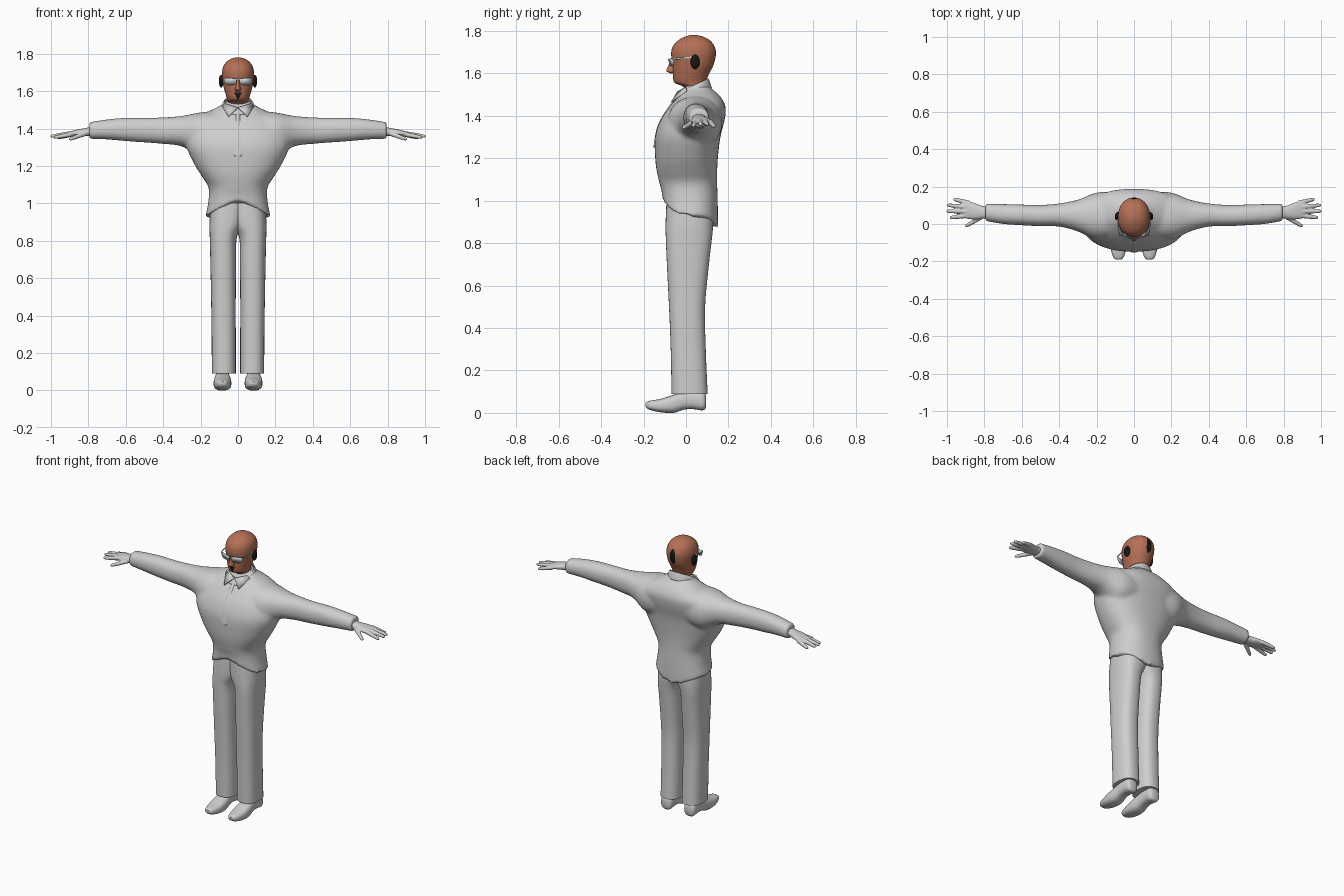
import bpy, bmesh, math
from mathutils import Vector, Matrix

cube = bpy.data.objects.get("Cube")
if cube:
    bpy.data.objects.remove(cube, do_unlink=True)

X, Y, Z = Vector((1, 0, 0)), Vector((0, 1, 0)), Vector((0, 0, 1))


def material(name, r, g, b):
    m = bpy.data.materials.new(name)
    m.use_nodes = True
    m.diffuse_color = (r, g, b, 1)
    m.node_tree.nodes["Principled BSDF"].inputs["Base Color"].default_value = (r, g, b, 1)
    return m


GREY = material("light grey cloth", 0.62, 0.62, 0.62)
SKIN = material("brown skin", 0.46, 0.16, 0.09)
BLACK = material("black hair", 0.008, 0.008, 0.008)
LENS = material("pale lens", 0.6, 0.66, 0.68)


def spline(rows, k):
    """Smooth curve through rows of numbers."""
    out = []
    for i in range(len(rows) - 1):
        a, b, c, d = rows[max(i - 1, 0)], rows[i], rows[i + 1], rows[min(i + 2, len(rows) - 1)]
        for s in range(k):
            t = s / k
            out.append([q + 0.5 * t * (r - p + t * (2 * p - 5 * q + 4 * r - w + t * (3 * (q - r) + w - p)))
                        for p, q, r, w in zip(a, b, c, d)])
    return out + [list(rows[-1])]


def ring(centre, u, v, a, b, e=2.2, n=32):
    """Superellipse outline."""
    pts = []
    for i in range(n):
        t = 2 * math.pi * i / n
        c, s = math.cos(t), math.sin(t)
        pts.append(Vector(centre) + u * a * math.copysign(abs(c) ** (2 / e), c)
                   + v * b * math.copysign(abs(s) ** (2 / e), s))
    return pts


def loft(bm, rings, caps=True):
    loops = [[bm.verts.new(p) for p in r] for r in rings]
    n = len(loops[0])
    for lo, hi in zip(loops, loops[1:]):
        for i in range(n):
            bm.faces.new((lo[i], lo[(i + 1) % n], hi[(i + 1) % n], hi[i]))
    if caps:
        bm.faces.new(loops[0][::-1])
        bm.faces.new(loops[-1])


def finish(name, bm, mats, voxel=0, smooth=0, thick=0, angle=40):
    bmesh.ops.recalc_face_normals(bm, faces=bm.faces[:])
    me = bpy.data.meshes.new(name)
    bm.to_mesh(me)
    bm.free()
    for m in mats:
        me.materials.append(m)
    ob = bpy.data.objects.new(name, me)
    bpy.context.scene.collection.objects.link(ob)
    bpy.ops.object.select_all(action='DESELECT')
    ob.select_set(True)
    bpy.context.view_layer.objects.active = ob
    bpy.ops.object.shade_smooth_by_angle(angle=math.radians(angle))
    if voxel:
        r = ob.modifiers.new("fuse", 'REMESH')
        r.mode, r.voxel_size, r.use_smooth_shade = 'VOXEL', voxel, True
        s = ob.modifiers.new("soften", 'SMOOTH')
        s.factor, s.iterations = 0.5, smooth
    if thick:
        ob.modifiers.new("thickness", 'SOLIDIFY').thickness = thick
    return ob


def upright(rows, k, e=2.2, n=32):
    """Stacked rings from rows of z, left x, right x, front y, back y."""
    return [ring(((x0 + x1) / 2, (y0 + y1) / 2, z), X, Y, (x1 - x0) / 2, (y1 - y0) / 2, e, n)
            for z, x0, x1, y0, y1 in spline(rows, k)]


def even(rows):
    """Rows of z, half width, front, back made symmetric."""
    return [(z, -w, w, f, b) for z, w, f, b in rows]


# Jacket: torso with a swept hem, fused with both sleeves
torso = upright(even([
    (0.93, 0.174, -0.112, 0.15), (1.0, 0.16, -0.115, 0.15), (1.08, 0.156, -0.125, 0.147),
    (1.14, 0.19, -0.138, 0.147), (1.2, 0.228, -0.145, 0.15), (1.3, 0.275, -0.146, 0.162),
    (1.38, 0.28, -0.12, 0.182), (1.44, 0.25, -0.08, 0.187), (1.49, 0.16, -0.038, 0.163),
    (1.52, 0.1, -0.015, 0.13), (1.545, 0.07, 0.0, 0.105)]), 4, 2.3, 64)
for r in torso:
    for i, p in enumerate(r):
        t = 2 * math.pi * i / len(r)
        s = math.sin(t)
        hem = 0.93 + (0.09 * (1 - abs(math.cos(t))) if s < 0 else -0.06 * s ** 4)
        if p.z < 1.08:
            p.z = hem + (p.z - 0.93) * (1.08 - hem) / 0.15
bm = bmesh.new()
loft(bm, torso)
# sleeve rows: x, bottom z, top z, front y, back y
SLEEVE = [(0.1, 1.26, 1.495, -0.07, 0.17), (0.2, 1.25, 1.487, -0.085, 0.168),
          (0.3, 1.305, 1.468, -0.04, 0.13), (0.4, 1.318, 1.46, -0.014, 0.11),
          (0.5, 1.326, 1.458, -0.012, 0.102), (0.6, 1.333, 1.458, -0.007, 0.104),
          (0.7, 1.342, 1.449, 0.0, 0.107), (0.795, 1.345, 1.435, 0.016, 0.11)]
for side in (1, -1):
    loft(bm, [ring((side * x, (f + b) / 2, (lo + hi) / 2), Y, Z, (b - f) / 2, (hi - lo) / 2)
              for x, lo, hi, f, b in spline(SLEEVE, 4)])
finish("jacket", bm, [GREY], voxel=0.01, smooth=6)

# Tie lying flush on the chest
bm = bmesh.new()
loft(bm, upright(even([(1.25, 0.012, -0.152, -0.13), (1.27, 0.03, -0.151, -0.13),
                       (1.34, 0.024, -0.138, -0.11), (1.4, 0.018, -0.11, -0.08),
                       (1.46, 0.014, -0.07, -0.03), (1.5, 0.016, -0.038, 0.0)]), 5, 2.2, 20))
finish("tie", bm, [GREY])

# Shirt collar band, tilted up to the back
bm = bmesh.new()
band = []
for w, f, b, zf, zb in spline([(0.092, -0.055, 0.122, 1.475, 1.53), (0.086, -0.04, 0.114, 1.497, 1.556),
                               (0.076, -0.028, 0.106, 1.515, 1.576)], 3):
    r = ring((0, (f + b) / 2, 0), X, Y, w, (b - f) / 2, 2, 48)
    for p in r:
        p.z = zf + (zb - zf) * (p.y - f) / (b - f)
    band.append(r)
loft(bm, band, caps=False)
finish("shirt_collar", bm, [GREY], thick=0.006)

for side, word in ((1, "left"), (-1, "right")):
    # Collar point
    bm = bmesh.new()
    bm.faces.new([bm.verts.new((side * x, y, z)) for x, y, z in
                  ((0.002, -0.042, 1.514), (0.052, -0.07, 1.466), (0.086, 0.0, 1.52), (0.07, -0.004, 1.535))])
    finish(word + "_collar_point", bm, [GREY], thick=0.007)

    # Trouser leg, overlapping its twin at the hips
    bm = bmesh.new()
    leg = upright([(0.09, 0.012, 0.14, -0.068, 0.102), (0.3, 0.012, 0.141, -0.072, 0.093),
                   (0.5, 0.012, 0.144, -0.08, 0.09), (0.7, 0.01, 0.148, -0.09, 0.108),
                   (0.82, 0.006, 0.151, -0.095, 0.122), (0.9, -0.03, 0.152, -0.096, 0.128),
                   (1.04, -0.05, 0.142, -0.09, 0.125)], 5, 2.5, 40)
    for r in leg:
        for p in r:
            p.x *= side
    loft(bm, leg)
    finish(word + "_trouser_leg", bm, [GREY])

    # Shoe rows: y, half width, sole z, top z
    bm = bmesh.new()
    loft(bm, [ring((side * 0.083, y, (lo + hi) / 2), X, Z, w, (hi - lo) / 2, 2.6) for y, w, lo, hi in
              spline([(-0.191, 0.012, 0.032, 0.047), (-0.175, 0.029, 0.016, 0.056),
                      (-0.12, 0.045, 0.003, 0.066), (-0.06, 0.047, 0.0, 0.085),
                      (-0.01, 0.041, 0.015, 0.1), (0.03, 0.039, 0.018, 0.105),
                      (0.08, 0.038, 0.012, 0.1), (0.094, 0.024, 0.025, 0.08)], 4)])
    finish(word + "_shoe", bm, [GREY])

    # Hand: palm, four fingers and thumb fused together
    bm = bmesh.new()
    loft(bm, [ring((side * x, y, z), Y, Z, w, h) for x, y, z, w, h in
              spline([(0.77, 0.062, 1.388, 0.033, 0.024), (0.81, 0.062, 1.382, 0.034, 0.022),
                      (0.86, 0.07, 1.377, 0.045, 0.018), (0.9, 0.077, 1.371, 0.047, 0.013),
                      (0.915, 0.08, 1.369, 0.042, 0.009)], 3)])
    digits = [((0.88, 0.112, 1.372), (0.965, 0.133, 1.35)), ((0.89, 0.09, 1.374), (1.0, 0.101, 1.358)),
              ((0.89, 0.068, 1.374), (1.003, 0.068, 1.358)), ((0.88, 0.046, 1.372), (0.985, 0.034, 1.352)),
              ((0.81, 0.042, 1.376), (0.902, -0.014, 1.342))]
    for start, end in digits:
        a, b = Vector(start), Vector(end)
        a.x *= side
        b.x *= side
        u = (b - a).normalized().cross(Z).normalized()
        v = u.cross(b - a).normalized()
        loft(bm, [ring(a.lerp(b, t), u, v, rad, rad, 2, 14) for t, rad in
                  ((0, 0.013), (0.3, 0.0125), (0.7, 0.011), (0.92, 0.009), (1, 0.005))])
    finish(word + "_hand", bm, [GREY], voxel=0.004, smooth=2)

    # Ear
    bm = bmesh.new()
    bmesh.ops.create_uvsphere(bm, u_segments=20, v_segments=12, radius=1,
                              matrix=Matrix.Translation((side * 0.09, 0.043, 1.654))
                              @ Matrix.Rotation(side * 0.2, 4, 'Z')
                              @ Matrix.Diagonal((0.012, 0.022, 0.034, 1)))
    finish(word + "_ear", bm, [BLACK])

    # Spectacle lens
    bm = bmesh.new()
    bm.faces.new([bm.verts.new((side * x, y, z)) for x, y, z in
                  ((0.007, -0.083, 1.668), (0.077, -0.062, 1.671), (0.073, -0.06, 1.642),
                   (0.058, -0.064, 1.634), (0.022, -0.075, 1.634), (0.01, -0.08, 1.645))])
    finish(word + "_lens", bm, [LENS], thick=0.004)

    # Spectacle arm
    bm = bmesh.new()
    loft(bm, [ring((side * x, y, z), X, Z, 0.002, 0.004, 2, 10) for x, y, z in
              ((0.076, -0.064, 1.668), (0.084, -0.03, 1.67), (0.088, 0.035, 1.676))])
    finish(word + "_spectacle_arm", bm, [LENS])

# Spectacle bridge
bm = bmesh.new()
bmesh.ops.create_cube(bm, size=1, matrix=Matrix.Translation((0, -0.083, 1.664)) @ Matrix.Diagonal((0.02, 0.004, 0.006, 1)))
finish("spectacle_bridge", bm, [LENS])

# Head and neck, with a chin beard, throat patch and nape patch by position
bm = bmesh.new()
loft(bm, upright(even([
    (1.48, 0.06, 0.0, 0.098), (1.52, 0.056, -0.004, 0.096), (1.54, 0.056, -0.018, 0.096),
    (1.553, 0.057, -0.05, 0.096), (1.57, 0.062, -0.06, 0.098), (1.6, 0.071, -0.062, 0.11),
    (1.64, 0.081, -0.064, 0.13), (1.69, 0.086, -0.07, 0.141), (1.725, 0.081, -0.063, 0.135),
    (1.752, 0.066, -0.041, 0.116), (1.771, 0.042, -0.009, 0.086), (1.779, 0.018, 0.018, 0.056),
    (1.781, 0.004, 0.033, 0.041)]), 6, 2.1, 128))
for f in bm.faces:
    c = f.calc_center_median()
    beard = c.y < -0.03 and 1.556 < c.z < 1.592 and abs(c.x) < 0.004 + 0.45 * (c.z - 1.556)
    throat = c.y < 0.02 and 1.505 < c.z < 1.532 and abs(c.x) < 0.024
    nape = c.y > 0.1 and (c.x / 0.02) ** 2 + ((c.z - 1.685) / 0.048) ** 2 < 1
    f.material_index = 1 if beard or throat or nape else 0
finish("head", bm, [SKIN, BLACK], angle=60)

# Nose
bm = bmesh.new()
loft(bm, upright(even([(1.598, 0.009, -0.07, -0.03), (1.606, 0.016, -0.087, -0.03), (1.614, 0.016, -0.093, -0.03),
                       (1.632, 0.011, -0.085, -0.03), (1.675, 0.009, -0.068, -0.03)]), 4, 2, 20))
finish("nose", bm, [SKIN], angle=60)
